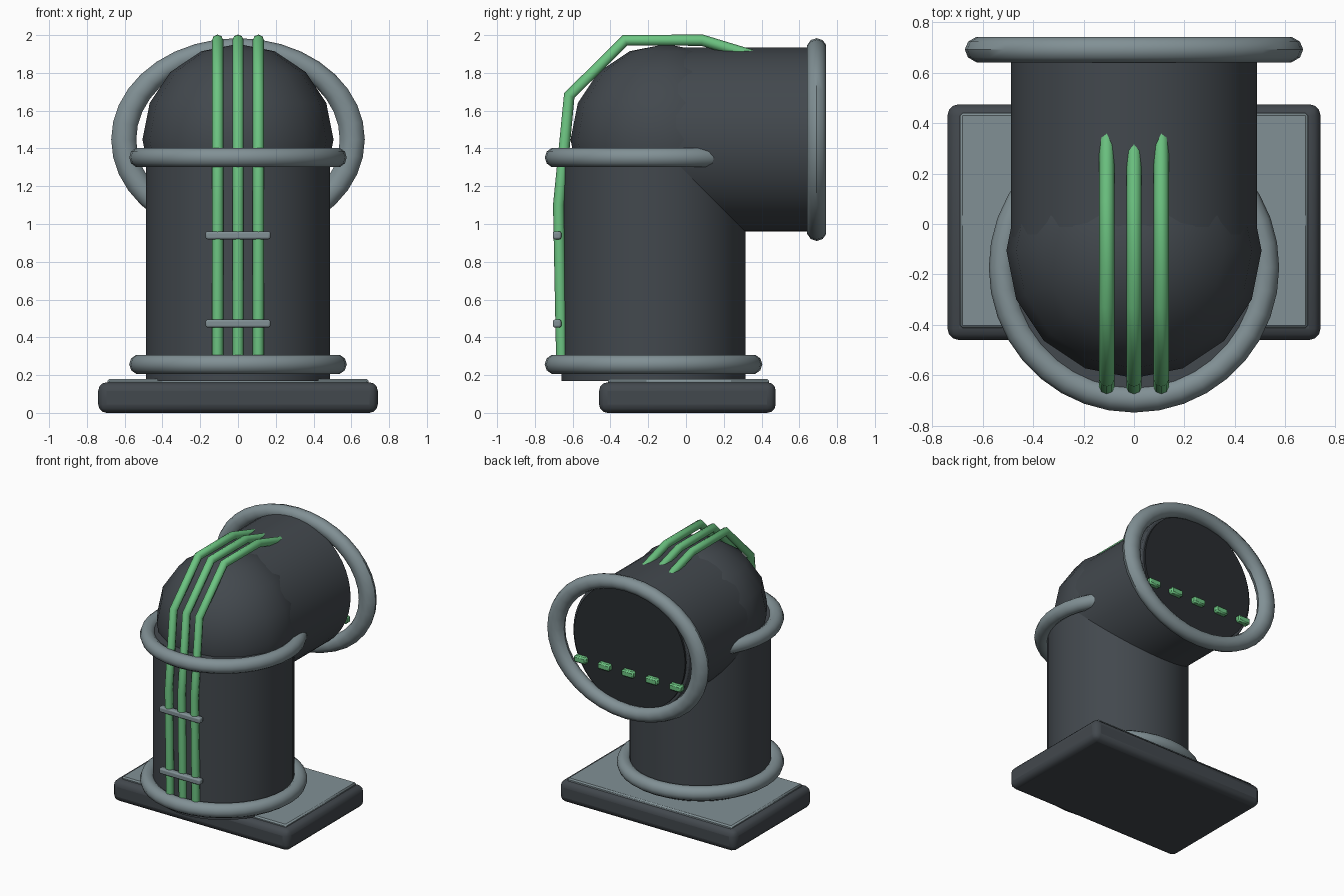
import bpy
from math import pi, radians

if "Cube" in bpy.data.objects:
    bpy.data.objects.remove(bpy.data.objects["Cube"])


def material(name, rgb):
    m = bpy.data.materials.new(name)
    m.diffuse_color = (*rgb, 1)
    m.use_nodes = True
    m.node_tree.nodes["Principled BSDF"].inputs["Base Color"].default_value = m.diffuse_color
    return m


DARK = material("dark_metal", (0.055, 0.065, 0.075))
BLACK = material("black_cap", (0.022, 0.026, 0.03))
GREY = material("grey_metal", (0.22, 0.28, 0.30))
GREEN = material("green_cable", (0.15, 0.55, 0.22))


def finish(name, mat, bevel=0, segments=2):
    ob = bpy.context.object
    ob.name = name
    ob.data.materials.append(mat)
    bpy.ops.object.transform_apply(location=False, rotation=True, scale=True)
    if bevel:
        mod = ob.modifiers.new("bevel", 'BEVEL')
        mod.width, mod.segments = bevel, segments
    bpy.ops.object.shade_smooth_by_angle(angle=radians(40))
    return ob


def box(name, lo, hi, mat, bevel=0, segments=2):
    bpy.ops.mesh.primitive_cube_add(size=1, location=[(a + b) / 2 for a, b in zip(lo, hi)])
    bpy.context.object.scale = [b - a for a, b in zip(lo, hi)]
    return finish(name, mat, bevel, segments)


def cylinder(name, r, depth, loc, mat, rot=(0, 0, 0), bevel=0):
    bpy.ops.mesh.primitive_cylinder_add(vertices=48, radius=r, depth=depth, location=loc, rotation=rot)
    return finish(name, mat, bevel)


def ring(name, major, minor, loc, rot=(0, 0, 0), scale=(1, 1, 1)):
    bpy.ops.mesh.primitive_torus_add(major_segments=36, minor_segments=10, major_radius=major,
                                     minor_radius=minor, location=loc, rotation=rot)
    bpy.context.object.scale = scale
    return finish(name, GREY)


PY, PZ, R = -0.172, 1.447, 0.487   # pipe axes and radius
LYING = (pi / 2, 0, 0)

# Base slab and top plate
box("base_slab", (-0.74, -0.46, 0), (0.74, 0.475, 0.162), DARK, 0.045, 3)
box("base_plate", (-0.69, -0.412, 0.14), (0.69, 0.44, 0.18), GREY, 0.01, 1)

# Upright pipe, elbow dome and horizontal pipe
cylinder("upright_pipe", R, 1.21, (0, PY, 0.775), DARK)
bpy.ops.mesh.primitive_uv_sphere_add(segments=16, ring_count=8, radius=0.506, location=(0, -0.105, PZ))
finish("elbow_dome", DARK)
cylinder("horizontal_pipe", R, 0.755, (0, 0.2825, PZ), DARK, LYING, 0.008)
cylinder("mouth_cap", 0.465, 0.06, (0, 0.645, PZ), BLACK, LYING)

# Rings around the pipes
ring("lower_ring", 0.523, 0.053, (0, PY, 0.257))
ring("upper_ring", 0.523, 0.053, (0, PY, 1.352))
ring("mouth_ring", 0.484, 0.053, (0, 0.692, PZ), LYING, (1.25, 1, 1))

# Row of small lights across the mouth
for i in range(-2, 3):
    x = i * 0.2
    box(f"mouth_light_{i + 3}", (x - 0.05, 0.655, 1.228), (x + 0.05, 0.71, 1.278), GREEN, 0.01, 1)

# Three cables running up the front and over the dome
PATH = [(-0.657, 0.25), (-0.674, 1.1), (-0.618, 1.68), (-0.322, 1.973), (0.085, 1.973), (0.43, 1.868)]
for i, x in enumerate((-0.108, 0, 0.108)):
    cu = bpy.data.curves.new("cable", 'CURVE')
    cu.dimensions = '3D'
    cu.bevel_depth, cu.bevel_resolution, cu.use_fill_caps = 0.03, 2, True
    sp = cu.splines.new('POLY')
    sp.points.add(len(PATH) - 1)
    for p, (y, z) in zip(sp.points, PATH):
        p.co = (x, y, z, 1)
    cu.materials.append(GREEN)
    bpy.context.collection.objects.link(bpy.data.objects.new(f"cable_{i + 1}", cu))

# Clamps holding the cables
for i, z in enumerate((0.473, 0.94)):
    box(f"cable_clamp_{i + 1}", (-0.172, -0.705, z - 0.021), (0.172, -0.66, z + 0.021), GREY, 0.01)
